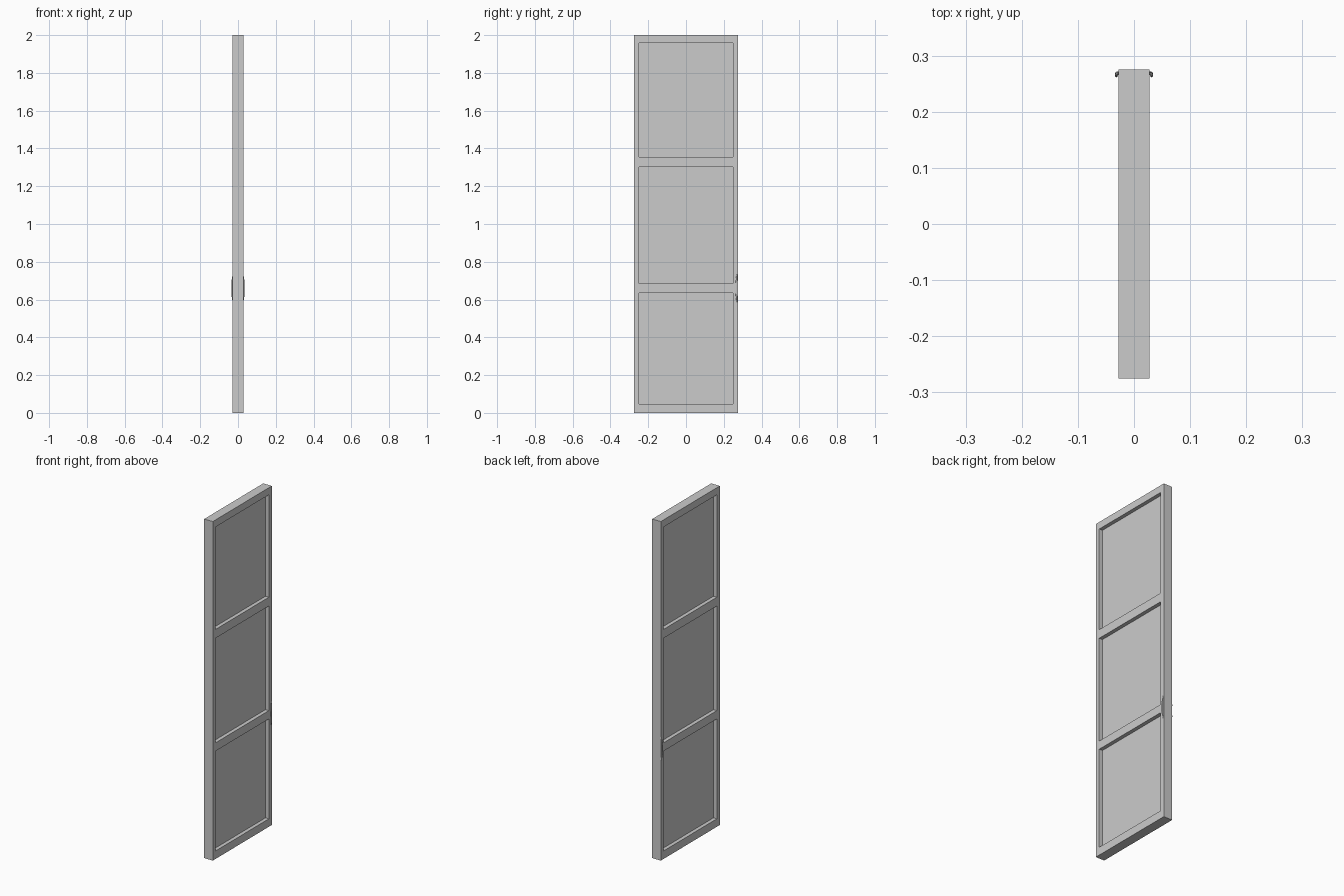
import bpy, bmesh, math

if "Cube" in bpy.data.objects:
    bpy.data.objects.remove(bpy.data.objects["Cube"])

HALF_T = 0.028          # half thickness of the door
ys = [-0.275, -0.248, 0.248, 0.275]
zs = [0, 0.047, 0.636, 0.685, 1.302, 1.354, 1.958, 2.0]


def finish(name, bm):
    bmesh.ops.recalc_face_normals(bm, faces=bm.faces)
    me = bpy.data.meshes.new(name)
    bm.to_mesh(me)
    bm.free()
    ob = bpy.data.objects.new(name, me)
    bpy.context.collection.objects.link(ob)
    return ob


# Frame: a grid of rails and stiles with three openings, extruded through
bm = bmesh.new()
grid = [[bm.verts.new((-HALF_T, y, z)) for z in zs] for y in ys]
for i in range(len(ys) - 1):
    for j in range(len(zs) - 1):
        if not (i == 1 and j % 2 == 1):
            bm.faces.new((grid[i][j], grid[i + 1][j], grid[i + 1][j + 1], grid[i][j + 1]))
ext = bmesh.ops.extrude_face_region(bm, geom=bm.faces[:], use_keep_orig=True)
moved = [g for g in ext["geom"] if isinstance(g, bmesh.types.BMVert)]
bmesh.ops.translate(bm, verts=moved, vec=(2 * HALF_T, 0, 0))
finish("door_frame", bm)

# Thin recessed panels
for k, j in enumerate((1, 3, 5)):
    bm = bmesh.new()
    bmesh.ops.create_cube(bm, size=1)
    for v in bm.verts:
        v.co.x *= 0.012
        v.co.y *= ys[2] - ys[1]
        v.co.z = zs[j] if v.co.z < 0 else zs[j + 1]
    finish(f"panel_{k + 1}", bm)


# Small bowed pull handles, one on each face
def handle(name, side):
    bm = bmesh.new()
    n, m, rings = 12, 8, []
    for i in range(n + 1):
        t = 2 * i / n - 1
        bow = 1 - t * t
        x = side * (HALF_T - 0.002 + 0.0055 * min(1, 1.4 * bow))
        y = 0.270 - 0.004 * bow
        z = 0.66 + 0.073 * t
        ry, rx = 0.002 + 0.003 * bow, 0.0025
        rings.append([bm.verts.new((x + rx * math.cos(a), y + ry * math.sin(a), z))
                      for a in (2 * math.pi * k / m for k in range(m))])
    for a, b in zip(rings, rings[1:]):
        for k in range(m):
            f = bm.faces.new((a[k], a[(k + 1) % m], b[(k + 1) % m], b[k]))
            f.smooth = True
    bm.faces.new(rings[0])
    bm.faces.new(rings[-1])
    finish(name, bm)


handle("handle_left", -1)
handle("handle_right", 1)
